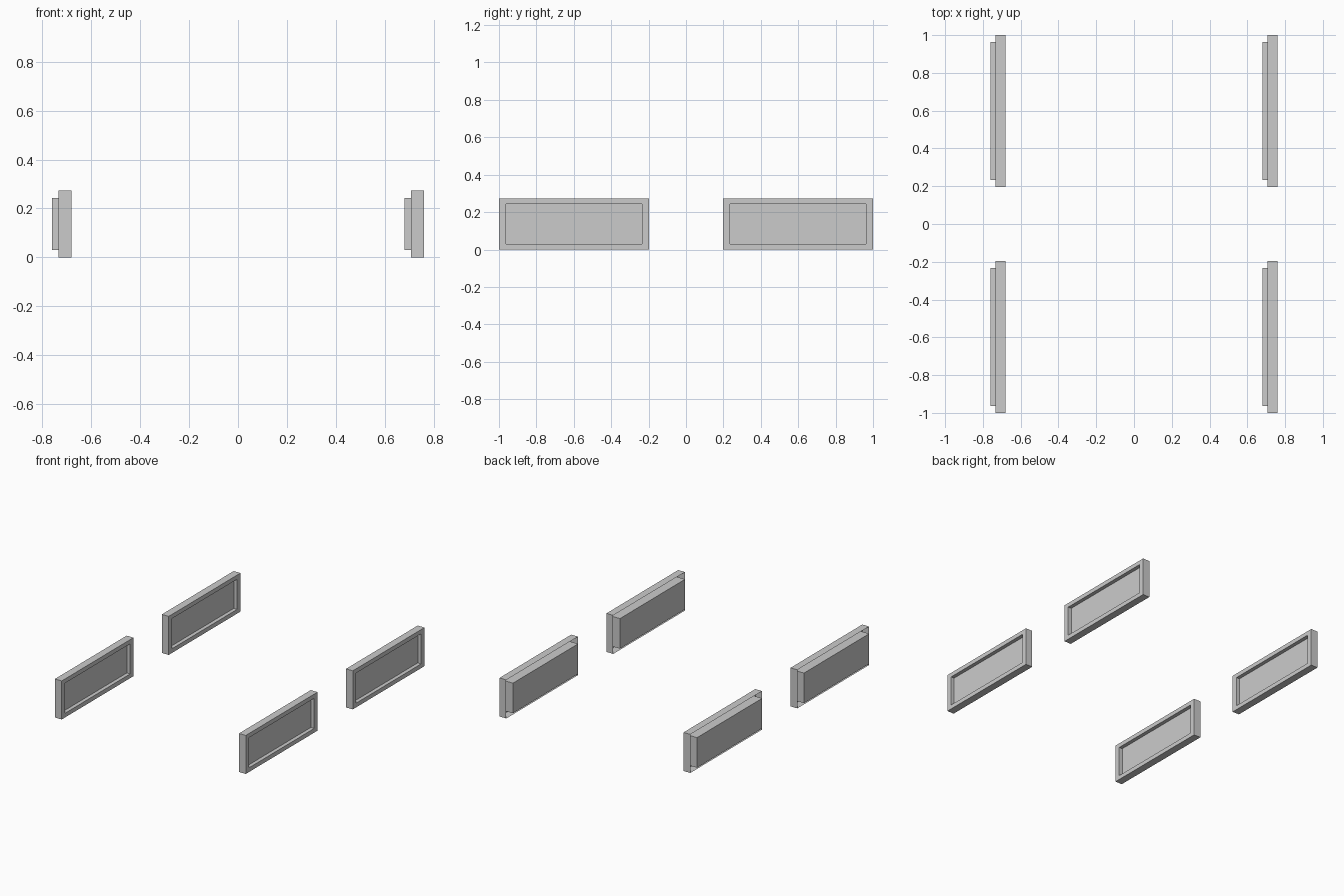
import bpy
import bmesh

if "Cube" in bpy.data.objects:
    bpy.data.objects.remove(bpy.data.objects["Cube"], do_unlink=True)

grey = bpy.data.materials.new("plain grey")
grey.use_nodes = True
colour = (0.6, 0.6, 0.6, 1)
grey.diffuse_color = colour
grey.node_tree.nodes["Principled BSDF"].inputs["Base Color"].default_value = colour

LENGTH, HEIGHT, DEPTH = 0.803, 0.273, 0.053
RIM_Y, RIM_Z = 0.037, 0.03
SHIFT = DEPTH / 2          # how far the panel sits behind the frame


def ring(bm, x, inset):
    """Rectangle of vertices facing +x, optionally inset by the rim width."""
    y = LENGTH / 2 - RIM_Y * inset
    z = HEIGHT / 2 - RIM_Z * inset
    return [bm.verts.new((x, a * y, b * z))
            for a, b in ((-1, -1), (1, -1), (1, 1), (-1, 1))]


def bridge(bm, rings):
    for a, b in zip(rings, rings[1:]):
        for i in range(4):
            j = (i + 1) % 4
            bm.faces.new((a[i], a[j], b[j], b[i]))


def finish(bm, name, location):
    mesh = bpy.data.meshes.new(name)
    bm.to_mesh(mesh)
    bm.free()
    mesh.materials.append(grey)
    obj = bpy.data.objects.new(name, mesh)
    obj.location = location
    bpy.context.collection.objects.link(obj)


def add_frame(name, location):
    """Hollow surround: outer walls, front rim and recess walls, open behind."""
    bm = bmesh.new()
    bridge(bm, [ring(bm, 0, 0), ring(bm, DEPTH, 0),
                ring(bm, DEPTH, 1), ring(bm, DEPTH - SHIFT, 1)])
    finish(bm, name, location)


def add_panel(name, location):
    """Closed slab that fills the opening and stands out behind the frame."""
    bm = bmesh.new()
    back, front = ring(bm, -SHIFT, 1), ring(bm, DEPTH - SHIFT, 1)
    bridge(bm, [back, front])
    bm.faces.new(front)
    bm.faces.new(back[::-1])
    finish(bm, name, location)


# Four identical framed panels, all facing +x
for side, x in (("left", 0.708), ("right", -0.734)):
    for end, sign in (("front", -1), ("back", 1)):
        place = (x, sign * (1 - LENGTH / 2), HEIGHT / 2)
        add_frame(f"{end}_{side}_frame", place)
        add_panel(f"{end}_{side}_panel", place)
